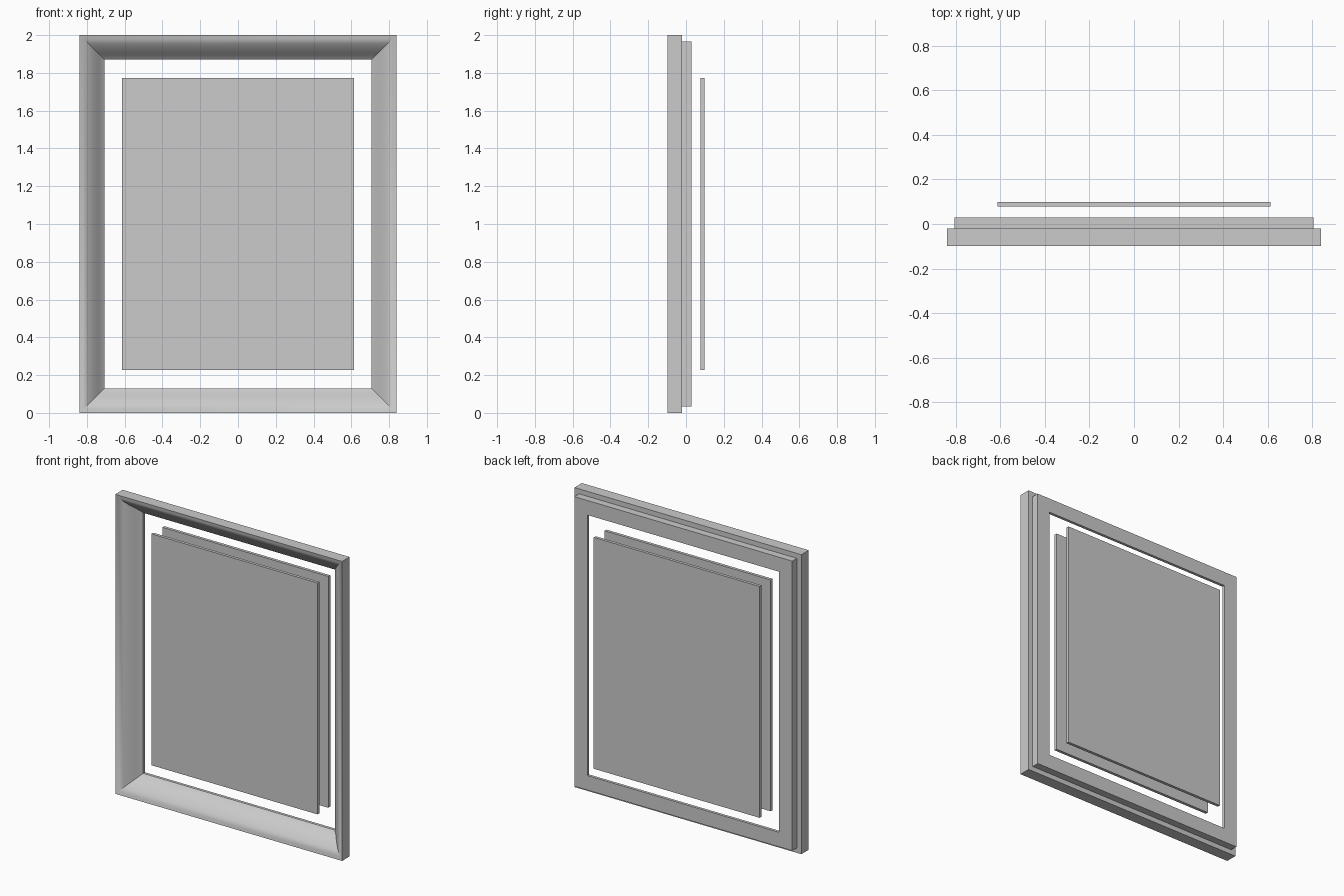
import bpy, bmesh, math

if "Cube" in bpy.data.objects:
    bpy.data.objects.remove(bpy.data.objects["Cube"])

HALF_W, HEIGHT = 0.838, 2.0
FRONT, STEP, BACK = -0.098, -0.02, 0.029


def finish(name, bm):
    bmesh.ops.recalc_face_normals(bm, faces=bm.faces)
    mesh = bpy.data.meshes.new(name)
    bm.to_mesh(mesh)
    bm.free()
    ob = bpy.data.objects.new(name, mesh)
    bpy.context.collection.objects.link(ob)
    return ob


def panel(name, y0, y1):
    bm = bmesh.new()
    bmesh.ops.create_cube(bm, size=1)
    for v in bm.verts:
        v.co.x *= 1.226
        v.co.y = y0 if v.co.y < 0 else y1
        v.co.z = 1.0 + v.co.z * 1.545
    return finish(name, bm)


# Moulding section: (inset from the outer edge, depth y)
curve = [(0, 0), (0.02, 0.007), (0.045, 0.023), (0.07, 0.045), (0.09, 0.067),
         (0.105, 0.085), (0.118, 0.098), (0.13, 0.108)]
profile = [(d, FRONT + y) for d, y in curve]
profile += [(0.13, BACK), (0.033, BACK), (0.033, STEP), (0, STEP)]

# Picture frame: section swept around four mitred corners
bm = bmesh.new()
rings = []
for sx, sz in ((-1, -1), (1, -1), (1, 1), (-1, 1)):
    rings.append([bm.verts.new((sx * (HALF_W - d), y, HEIGHT / 2 + sz * (HEIGHT / 2 - d)))
                  for d, y in profile])
n = len(profile)
for k in range(4):
    a, b = rings[k], rings[(k + 1) % 4]
    for i in range(n):
        j = (i + 1) % n
        bm.faces.new((a[i], a[j], b[j], b[i]))
frame = finish("picture_frame", bm)
bpy.context.view_layer.objects.active = frame
frame.select_set(True)
bpy.ops.object.shade_smooth_by_angle(angle=math.radians(28))

# Glass pane inside the frame and backing board behind it
panel("glass_pane", -0.037, -0.017)
panel("backing_board", 0.078, 0.098)
